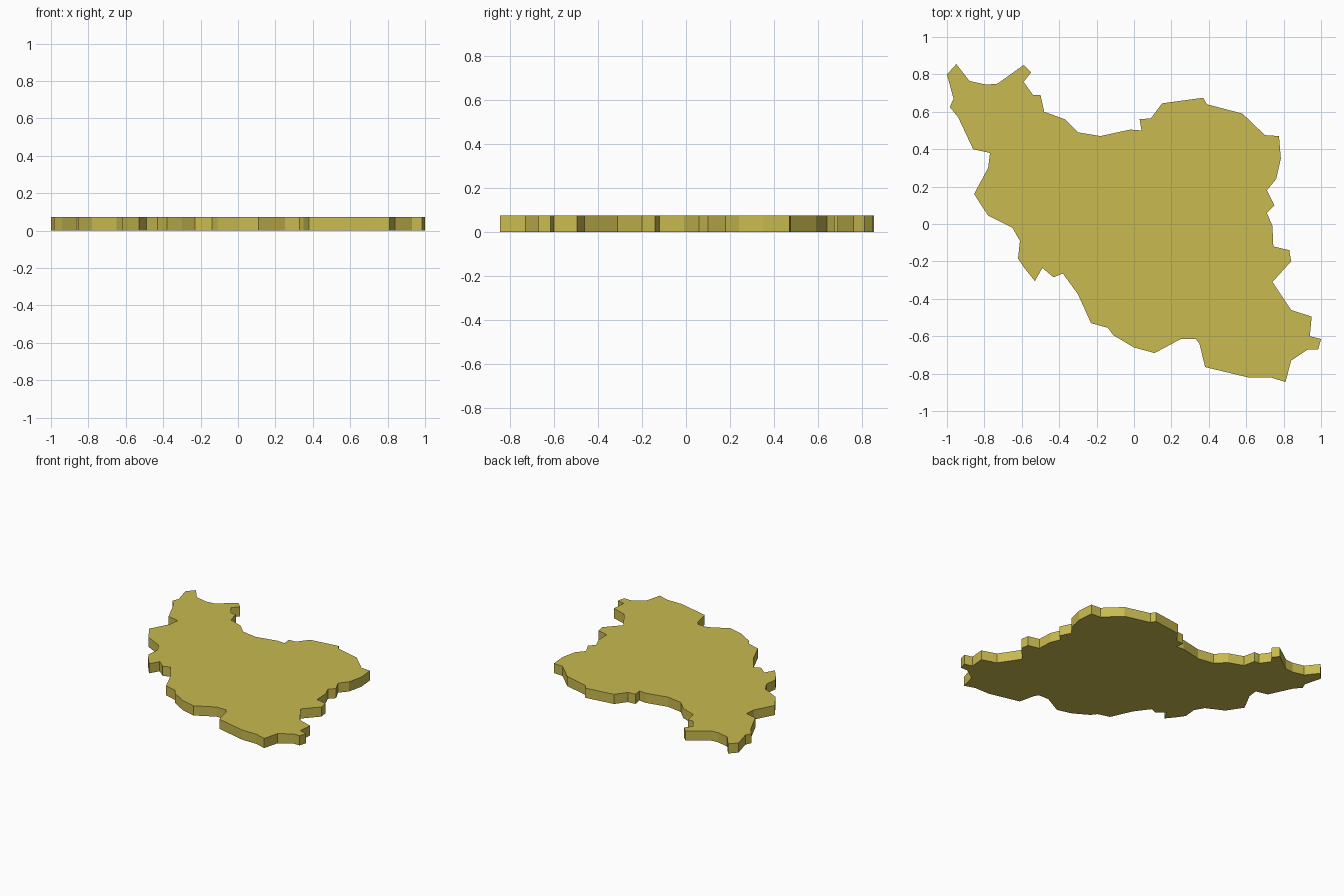
import bpy, bmesh

THICKNESS = 0.073

# Outline seen from above, clockwise from the north-west corner
OUTLINE = [
    (-1, .8), (-.95, .855), (-.88, .765), (-.79, .745), (-.73, .75), (-.59, .85), (-.55, .81), (-.59, .76),
    (-.54, .69), (-.5, .69), (-.48, .6), (-.37, .56), (-.3, .49), (-.18, .47), (-.02, .505), (.04, .5),
    (.03, .56), (.09, .565), (.15, .645), (.37, .675), (.39, .64), (.58, .59), (.7, .475), (.775, .47),
    (.785, .35), (.76, .24), (.71, .18), (.75, .1), (.71, .06), (.74, -.01), (.745, -.12), (.83, -.14),
    (.84, -.2), (.74, -.31), (.84, -.46), (.95, -.495), (.94, -.6), (1, -.615), (.985, -.67), (.93, -.67),
    (.84, -.73), (.81, -.845), (.73, -.82), (.61, -.82), (.38, -.765), (.35, -.64), (.33, -.615), (.25, -.615),
    (.11, -.69), (0, -.66), (-.11, -.595), (-.14, -.555), (-.23, -.53), (-.3, -.375), (-.38, -.265), (-.43, -.285),
    (-.49, -.235), (-.53, -.305), (-.59, -.23), (-.62, -.185), (-.61, -.09), (-.65, -.02), (-.78, .045), (-.855, .16),
    (-.78, .3), (-.77, .38), (-.86, .4), (-.94, .57), (-.985, .625), (-.965, .67),
]

# Flat plate: fill the outline, then raise it
bm = bmesh.new()
face = bm.faces.new([bm.verts.new((x, y, 0)) for x, y in OUTLINE])
raised = bmesh.ops.extrude_face_region(bm, geom=[face], use_keep_orig=True)
top = [v for v in raised["geom"] if isinstance(v, bmesh.types.BMVert)]
bmesh.ops.translate(bm, verts=top, vec=(0, 0, THICKNESS))
bmesh.ops.recalc_face_normals(bm, faces=bm.faces)
bmesh.ops.triangulate(bm, faces=[f for f in bm.faces if len(f.verts) > 4])
mesh = bpy.data.meshes.new("map_plate")
bm.to_mesh(mesh)
bm.free()

plate = bpy.data.objects.new("map_plate", mesh)
bpy.context.collection.objects.link(plate)

# Olive yellow finish
mat = bpy.data.materials.new("olive_yellow")
mat.diffuse_color = (0.58, 0.49, 0.08, 1)
mesh.materials.append(mat)
